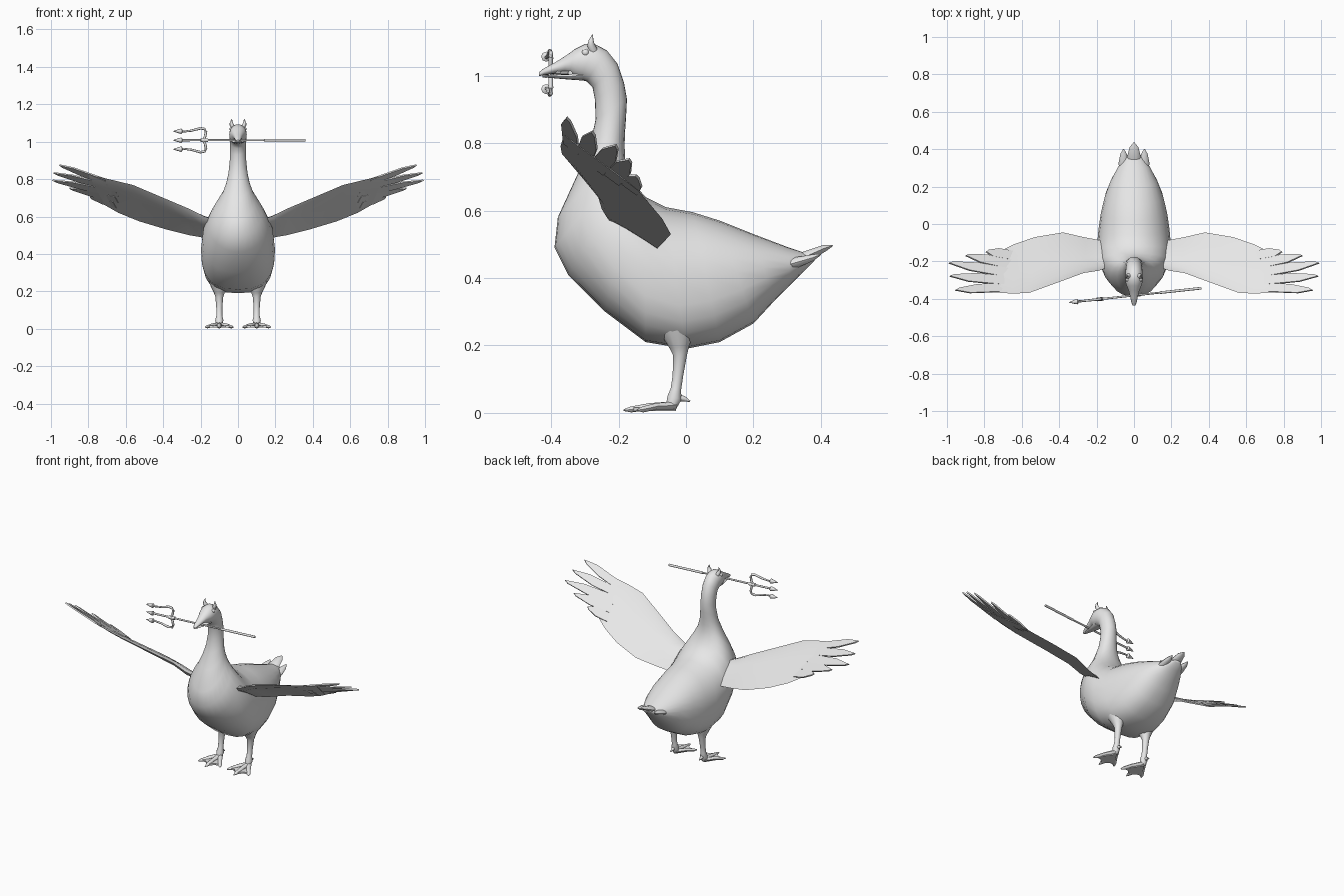
import bpy, bmesh, math
from mathutils import Vector

if "Cube" in bpy.data.objects:
    bpy.data.objects.remove(bpy.data.objects["Cube"])

grey = bpy.data.materials.new("plain grey")
grey.diffuse_color = (0.8, 0.8, 0.8, 1)
grey.use_nodes = True
grey.node_tree.nodes["Principled BSDF"].inputs["Base Color"].default_value = grey.diffuse_color


def finish(name, verts, faces, angle=50):
    me = bpy.data.meshes.new(name)
    me.from_pydata([tuple(v) for v in verts], [], faces)
    bm = bmesh.new()
    bm.from_mesh(me)
    bmesh.ops.recalc_face_normals(bm, faces=bm.faces)
    bm.to_mesh(me)
    bm.free()
    me.materials.append(grey)
    ob = bpy.data.objects.new(name, me)
    bpy.context.collection.objects.link(ob)
    bpy.ops.object.select_all(action='DESELECT')
    bpy.context.view_layer.objects.active = ob
    ob.select_set(True)
    bpy.ops.object.shade_smooth_by_angle(angle=math.radians(angle))
    return ob


def loft(name, rings, angle=50):
    """Skin a list of equal closed rings and cap both ends."""
    n = len(rings[0])
    verts = [p for r in rings for p in r]
    faces = [(i * n + j, i * n + (j + 1) % n, (i + 1) * n + (j + 1) % n, (i + 1) * n + j)
             for i in range(len(rings) - 1) for j in range(n)]
    faces += [tuple(range(n)), tuple(range(len(verts) - n, len(verts)))]
    return finish(name, verts, faces, angle)


def side_ring(ty, tz, by, bz, w, boxy=1.0, n=24):
    """Oval ring given by its top and bottom points in side view and half width."""
    c, h = Vector((0, (ty + by) / 2, (tz + bz) / 2)), Vector((0, (ty - by) / 2, (tz - bz) / 2))
    ring = []
    for k in range(n):
        a = 2 * math.pi * k / n
        s, co = math.sin(a), math.cos(a)
        e = boxy if s < 0 else 1.0
        x = math.copysign(abs(co) ** e, co) * w
        ring.append(c + h * math.copysign(abs(s) ** e, s) + Vector((x, 0, 0)))
    return ring


def tube(name, pts, radii, n=10, flat=1.0):
    """Round tube along a path; flat squashes it along its second axis."""
    pts = [Vector(p) for p in pts]
    rings = []
    for i, p in enumerate(pts):
        d = (pts[min(i + 1, len(pts) - 1)] - pts[max(i - 1, 0)]).normalized()
        ref = Vector((1, 0, 0)) if abs(d.x) < 0.7 else Vector((0, 1, 0))
        u = (ref - d * ref.dot(d)).normalized()
        v = d.cross(u)
        rings.append([p + (u * math.cos(a) + v * math.sin(a) * flat) * radii[i]
                      for a in (2 * math.pi * k / n for k in range(n))])
    return loft(name, rings)


def ball(name, c, r):
    pts = [(c[0], c[1], c[2] + r * math.cos(math.pi * k / 8)) for k in range(9)]
    return tube(name, pts, [max(r * math.sin(math.pi * k / 8), 0.0005) for k in range(9)], 12)


# Body, neck, head and upper beak in one skin, tail to beak tip
loft("body_neck_head", [side_ring(*r) for r in [
    (.385, .465, .38, .45, .02), (.36, .472, .35, .42, .05), (.30, .492, .31, .38, .085),
    (.20, .53, .26, .33, .125, .9), (.10, .57, .20, .265, .155, .8), (.02, .595, .10, .21, .177, .75),
    (-.06, .61, .00, .19, .19, .7), (-.12, .64, -.12, .21, .198, .75), (-.155, .68, -.24, .30, .19, .85),
    (-.17, .715, -.35, .41, .16), (-.18, .75, -.39, .49, .128), (-.182, .79, -.38, .58, .09),
    (-.181, .83, -.325, .70, .064), (-.178, .87, -.285, .79, .051), (-.175, .93, -.268, .87, .044),
    (-.184, .98, -.27, .93, .043), (-.203, 1.035, -.277, .965, .044), (-.235, 1.075, -.295, .983, .046),
    (-.27, 1.093, -.315, .988, .047), (-.30, 1.093, -.333, .995, .044), (-.33, 1.078, -.345, 1.005, .036),
    (-.355, 1.06, -.36, 1.008, .028), (-.39, 1.038, -.39, 1.007, .02), (-.42, 1.022, -.42, 1.002, .014),
    (-.436, 1.01, -.436, .998, .006)]])

# Lower beak
loft("lower_beak", [side_ring(*r, 1.0, 12) for r in [
    (-.31, 1.02, -.30, .985, .034), (-.345, 1.006, -.345, .988, .026),
    (-.39, 1.002, -.39, .992, .017), (-.425, 1.0, -.425, .995, .007)]])

# Tail feathers
tube("tail_feather_middle", [(0, .31, .45), (0, .36, .466), (0, .41, .488), (0, .435, .496)],
     [.03, .036, .024, .004], 10, .45)

for s, side in ((1, "left"), (-1, "right")):
    tube("tail_feather_" + side, [(s * .05, .27, .43), (s * .055, .33, .447), (s * .056, .375, .46),
                                  (s * .056, .40, .47)], [.03, .027, .017, .003], 10, .6)

    # Wing: stations of leading edge and trailing edge, with a thin cambered section
    stations = [((.10, -.22, .57), (.10, -.10, .49), .03), ((.19, -.25, .605), (.19, -.085, .488), .03),
                ((.27, -.262, .645), (.26, -.072, .50), .026), ((.40, -.31, .70), (.38, -.045, .53), .022),
                ((.56, -.368, .768), (.53, -.07, .575), .017), ((.65, -.372, .79), (.64, -.108, .62), .013),
                ((.80, -.362, .825), (.71, -.142, .66), .006)]
    rings = []
    for le, te, t in stations:
        le, te = Vector(le), Vector(te)
        up = Vector((-.35, .45, .8)).normalized() * t
        ring = [le, le.lerp(te, .12) + up * .55, le.lerp(te, .4) + up * .7, le.lerp(te, .75) + up * .4, te,
                le.lerp(te, .75) - up * .05, le.lerp(te, .4) - up * .2, le.lerp(te, .12) - up * .4]
        rings.append([Vector((s * p.x, p.y, p.z)) for p in ring])
    loft("wing_" + side, rings, 40)

    # Wing tip feathers, fanned from the end of the wing
    a, b = Vector((.77, -.365, .82)), Vector((.68, -.14, .655))
    tips = [(.955, -.35, .872), (.985, -.275, .83), (.99, -.205, .79), (.90, -.165, .748), (.79, -.145, .70)]
    for i, tip in enumerate(tips):
        tip = Vector(tip)
        p, q = a.lerp(b, i / 5), a.lerp(b, (i + 1) / 5)
        m = tip - (p + q) / 2
        outline = [p - m * .3, p + m * .55, tip + (p - q) * .1, tip + (q - p) * .14 - m * .08,
                   q + m * .45, q - m * .3]
        th = Vector((-.003, .003, .004))
        loft("wing_feather_" + side, [[Vector((s * v.x, v.y, v.z)) + d * k for v in outline]
             for d, k in ((Vector((s * th.x, th.y, th.z)), 1), (Vector((s * th.x, th.y, th.z)), -.5))], 30)

    # Thigh and leg
    x = s * .10
    tube("leg_" + side, [(x, -.03, .30), (x, -.025, .24), (x, -.02, .195), (x, -.018, .17), (x, -.024, .11),
                         (x, -.03, .07), (x, -.034, .045), (x, -.045, .015)],
         [.07, .052, .03, .021, .016, .016, .022, .016], 14)
    # Toes, webbing and hind claw
    ends = [(x + dx, y, .008) for dx, y in ((-.075, -.145), (0, -.185), (.075, -.145))]
    for e in ends:
        r = Vector((x, -.035, .022))
        e = Vector(e)
        tube("toe_" + side, [r, r.lerp(e, .5) + Vector((0, 0, .004)), r.lerp(e, .85), e],
             [.016, .012, .011, .003], 8, .8)
    web = [(x, -.03), (x - .065, -.13), (x - .034, -.132), (x, -.165), (x + .034, -.132), (x + .065, -.13)]
    loft("foot_web_" + side, [[Vector((*p, z)) for p in web] for z in (.006, .016)], 30)
    tube("hind_claw_" + side, [(x, -.03, .045), (x, -.005, .042), (x, .012, .034)], [.012, .008, .002], 8)

    # Horn and eye
    tube("horn_" + side, [(s * .026, -.275, 1.075), (s * .034, -.282, 1.092), (s * .037, -.281, 1.105),
                          (s * .032, -.277, 1.122)], [.013, .011, .007, .001], 8)
    ball("eye_" + side, (s * .034, -.298, 1.068), .011)


# Trident held across the beak
def on_shaft(x, z):
    return (x, -.382 + .108 * x, z)


tube("trident_shaft", [on_shaft(.36, 1.008), on_shaft(.14, 1.008), on_shaft(.139, 1.008), on_shaft(-.32, 1.008)],
     [.007, .007, .005, .006], 10)
tube("trident_collar", [on_shaft(-.16, 1.008), on_shaft(-.20, 1.008)], [.01, .01], 10)
for k in (1, -1):
    tube("trident_prong", [on_shaft(px, 1.008 + k * dz) for px, dz in (
        (-.185, 0), (-.176, .02), (-.171, .045), (-.178, .06), (-.20, .064), (-.25, .051), (-.29, .046),
        (-.325, .048))], [.007, .007, .007, .007, .007, .006, .005, .005], 8)
for dz in (.048, 0, -.048):
    tube("trident_barb", [on_shaft(px, 1.008 + dz) for px in (-.295, -.302, -.32, -.347)],
         [.004, .015, .010, .001], 8)
